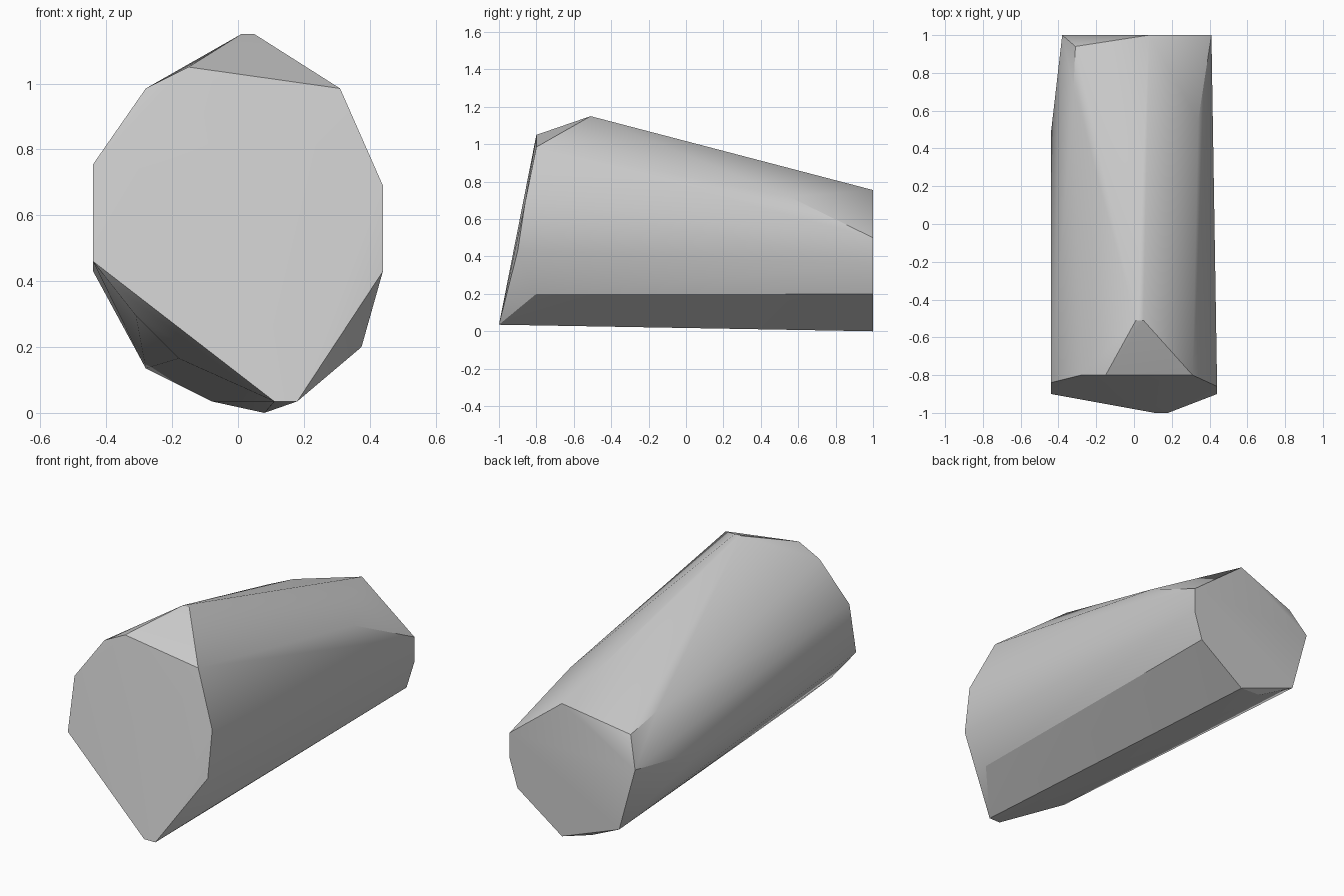
import bpy
import bmesh
import math

default_cube = bpy.data.objects.get("Cube")
if default_cube:
    bpy.data.objects.remove(default_cube, do_unlink=True)


def make_material(name, colour):
    """One flat colour shown in the viewport and in a render."""
    material = bpy.data.materials.new(name)
    material.use_nodes = True
    material.diffuse_color = colour
    shader = material.node_tree.nodes["Principled BSDF"]
    shader.inputs["Base Color"].default_value = colour
    shader.inputs["Roughness"].default_value = 0.8
    return material


def make_hull(name, corners, material):
    """Wrap the corner points in a closed convex shell."""
    mesh = bpy.data.meshes.new(name)
    bm = bmesh.new()
    for corner in corners:
        bm.verts.new(corner)
    result = bmesh.ops.convex_hull(bm, input=bm.verts[:])
    unused = set(result["geom_interior"]) | set(result["geom_unused"])
    loose = [item for item in unused if isinstance(item, bmesh.types.BMVert)]
    bmesh.ops.delete(bm, geom=loose, context="VERTS")
    bmesh.ops.recalc_face_normals(bm, faces=bm.faces[:])
    bm.to_mesh(mesh)
    bm.free()
    mesh.materials.append(material)
    shell = bpy.data.objects.new(name, mesh)
    bpy.context.collection.objects.link(shell)
    return shell


# Slanted front face, leaning back towards its top
front_face = [
    (0.11, -1, 0.035), (0.18, -1, 0.035),
    (0.44, -0.9, 0.43), (0.44, -0.86, 0.69),
    (0.31, -0.8, 0.985), (-0.15, -0.8, 1.05),
    (-0.28, -0.8, 0.985), (-0.44, -0.84, 0.755),
    (-0.44, -0.9, 0.46),
]

# Short top ridge and the chipped lower front corners
ridge = [(0.01, -0.51, 1.15), (0.05, -0.51, 1.15)]
lower_chips = [(0.375, -0.8, 0.2), (-0.31, -0.865, 0.295), (-0.18, -0.8, 0.165)]

# Shoulders where the sides start to narrow
shoulders = [(0.34, 0.55, 0.72), (-0.32, 0.72, 0.71), (-0.44, 0.48, 0.43)]

# Upright back face, given as x and z
back_outline = [
    (0.08, 0.755), (0.41, 0.5), (0.41, 0.36), (0.36, 0.2),
    (0.08, 0), (-0.28, 0.135), (-0.38, 0.5),
]
back_face = [(x, 1, z) for x, z in back_outline]

# Small bevelled corners beside the back face
back_chips = [(-0.31, 0.94, 0.66), (-0.08, 0.96, 0.035)]

stone_grey = make_material("stone grey", (0.6, 0.6, 0.6, 1))
block = make_hull(
    "faceted_block",
    front_face + ridge + lower_chips + shoulders + back_face + back_chips,
    stone_grey,
)

# Soft shading along the sides, crisp rims at both ends
bpy.ops.object.select_all(action="DESELECT")
block.select_set(True)
bpy.context.view_layer.objects.active = block
bpy.ops.object.shade_smooth_by_angle(angle=math.radians(30))
